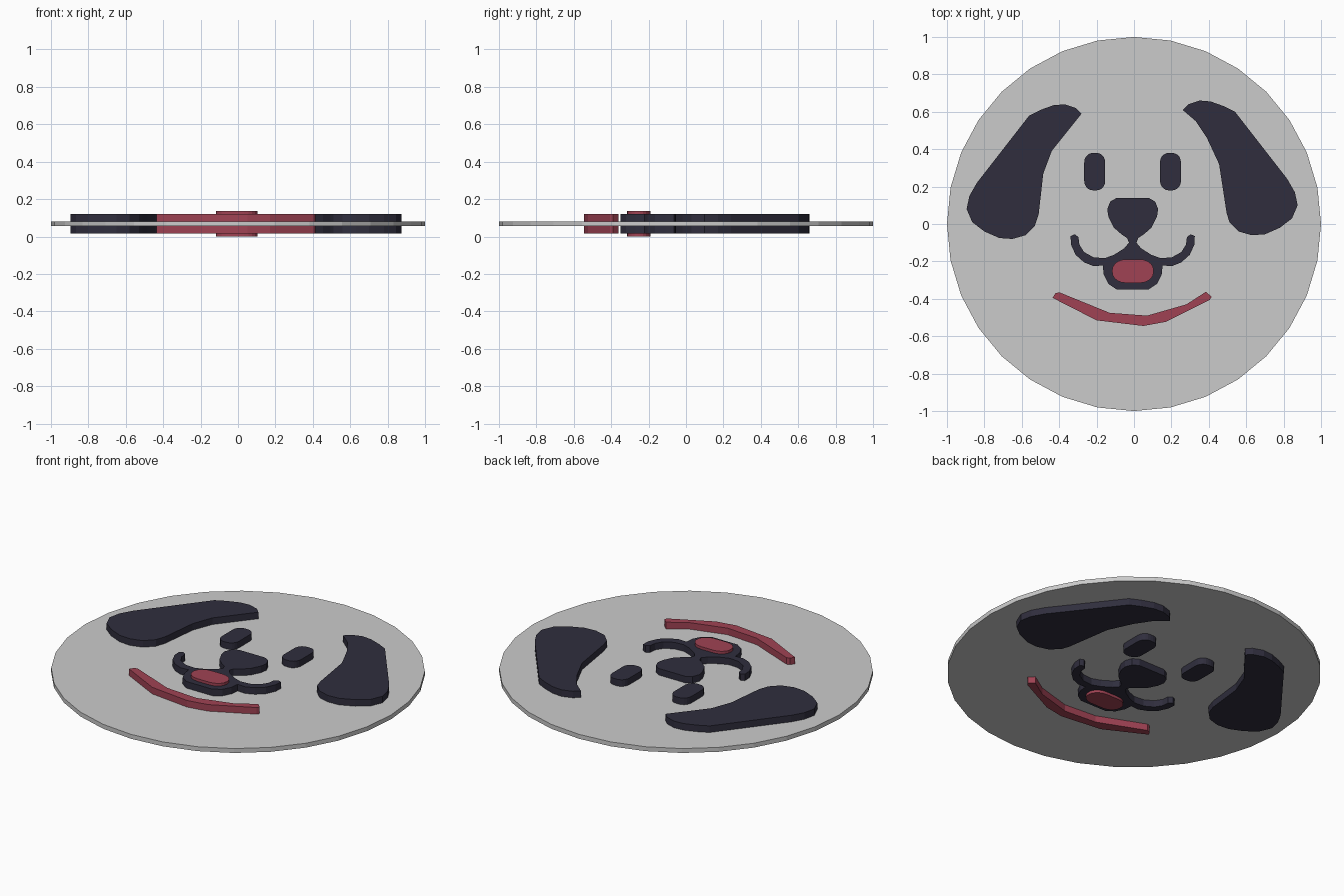
import bpy
import bmesh
import math

default_cube = bpy.data.objects.get("Cube")
if default_cube:
    bpy.data.objects.remove(default_cube, do_unlink=True)


def make_material(name, color):
    material = bpy.data.materials.new(name)
    material.use_nodes = True
    material.diffuse_color = color
    material.node_tree.nodes["Principled BSDF"].inputs["Base Color"].default_value = color
    return material


grey = make_material("light grey", (0.6, 0.6, 0.6, 1))
navy = make_material("dark navy", (0.029, 0.027, 0.047, 1))
red = make_material("muted red", (0.35, 0.055, 0.088, 1))

MIDDLE = 0.068  # height of the shared mid-plane


def make_plate(name, outline, thickness, material):
    """Extrude a flat outline into a plate centred on the mid-plane."""
    bm = bmesh.new()
    bottom = MIDDLE - thickness / 2
    face = bm.faces.new([bm.verts.new((x, y, bottom)) for x, y in outline])
    extruded = bmesh.ops.extrude_face_region(bm, geom=[face])["geom"]
    top_verts = [item for item in extruded if isinstance(item, bmesh.types.BMVert)]
    bmesh.ops.translate(bm, verts=top_verts, vec=(0, 0, thickness))
    bmesh.ops.recalc_face_normals(bm, faces=bm.faces)
    mesh = bpy.data.meshes.new(name)
    bm.to_mesh(mesh)
    bm.free()
    mesh.materials.append(material)
    plate = bpy.data.objects.new(name, mesh)
    bpy.context.collection.objects.link(plate)
    return plate


def ring(radius, sides):
    return [(radius * math.cos(i * math.tau / sides), radius * math.sin(i * math.tau / sides))
            for i in range(sides)]


def rounded_box(cx, cy, half_x, half_y, radius_x, radius_y, steps=5):
    """Rectangle outline whose corners are quarter ellipses."""
    points = []
    for corner, (sx, sy) in enumerate([(1, 1), (-1, 1), (-1, -1), (1, -1)]):
        for i in range(steps + 1):
            angle = (corner + i / steps) * math.pi / 2
            points.append((cx + sx * (half_x - radius_x) + radius_x * math.cos(angle),
                           cy + sy * (half_y - radius_y) + radius_y * math.sin(angle)))
    return points


def mirrored(points, centre):
    """Flip across x and shift sideways by twice the centre."""
    return [(2 * centre - x, y) for x, y in points]


FEATURE = 0.104  # thickness of the raised features

# Round base
make_plate("base_disc", ring(1, 32), 0.026, grey)

# Floppy ears: shared outer edge, slightly different inner edges
ear_outer = [(-.28, .59), (-.31, .62), (-.37, .64), (-.43, .635), (-.5, .61), (-.56, .58),
             (-.84, .22), (-.88, .15), (-.895, .08), (-.865, .01), (-.8, -.04), (-.72, -.075),
             (-.65, -.08), (-.58, -.06), (-.53, -.01)]
right_inner = [(-.51, .05), (-.485, .27), (-.44, .39)]
left_inner = [(.495, .06), (.455, .32), (.39, .46), (.33, .55)]
make_plate("right_ear", ear_outer + right_inner, FEATURE, navy)
left_outer = [(x, y + .02) for x, y in mirrored(ear_outer, -.01)]
make_plate("left_ear", left_outer + left_inner, FEATURE, navy)

# Eyes
for name, x in (("right_eye", -.21), ("left_eye", .195)):
    make_plate(name, rounded_box(x, .28, .056, .1, .046, .05), FEATURE, navy)

# Nose, stem, curled mouth and chin as one symmetric outline
muzzle_half = [(.085, .14), (.12, .12), (.136, .08), (.13, .04), (.1, -.02), (.06, -.055),
               (.03, -.075), (.02, -.1), (.045, -.13), (.1, -.165), (.15, -.183), (.21, -.178),
               (.26, -.15), (.285, -.11), (.29, -.07), (.31, -.055), (.332, -.065), (.33, -.11),
               (.305, -.165), (.26, -.205), (.21, -.225), (.16, -.222), (.155, -.27),
               (.13, -.32), (.085, -.35)]
centre = -.007
muzzle = [(x + centre, y) for x, y in muzzle_half]
make_plate("nose_and_mouth", muzzle + mirrored(muzzle, centre)[::-1], FEATURE, navy)

# Tongue, standing a little proud of the mouth on both sides
make_plate("tongue", rounded_box(-.006, -.252, .111, .063, .072, .058), MIDDLE * 2, red)

# Collar band below the chin
collar = [(-.435, -.395), (-.42, -.37), (-.4, -.365), (-.13, -.475), (.07, -.49), (.28, -.43),
          (.385, -.362), (.415, -.39), (.405, -.405), (.17, -.523), (.05, -.545), (-.2, -.515)]
make_plate("collar", collar, FEATURE, red)
